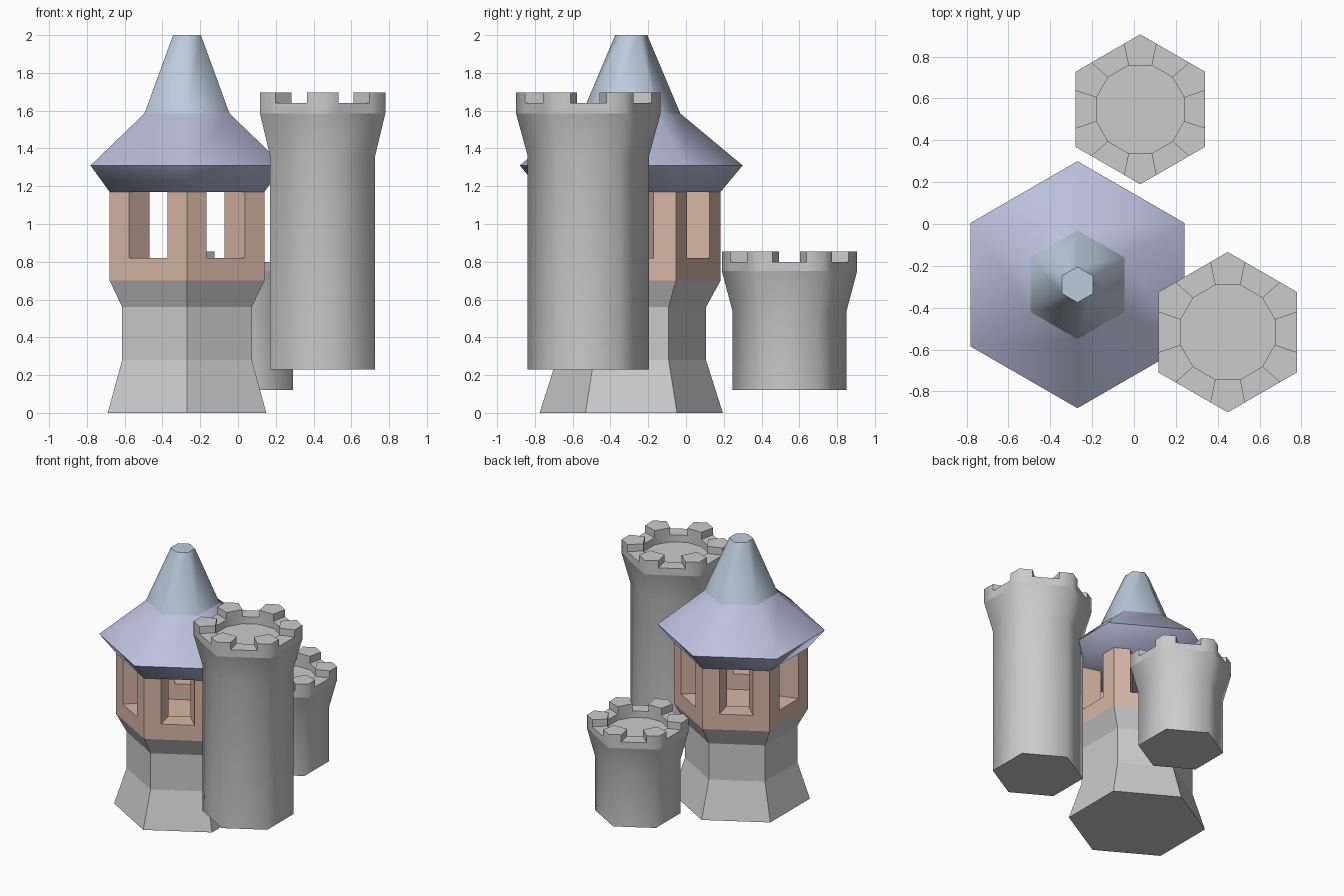
import bpy, bmesh
from math import radians, sin, cos
from mathutils import Vector

if "Cube" in bpy.data.objects:
    bpy.data.objects.remove(bpy.data.objects["Cube"])


def material(name, rgb):
    m = bpy.data.materials.new(name)
    m.diffuse_color = (*rgb, 1)
    m.use_nodes = True
    m.node_tree.nodes["Principled BSDF"].inputs["Base Color"].default_value = m.diffuse_color
    return m


def polar(r, deg):
    return Vector((r * cos(radians(deg)), r * sin(radians(deg))))


def outline(r):
    """Hexagon with each side split at a quarter and three quarters: 18 points."""
    pts = []
    for k in range(6):
        a, b = polar(r, 30 + 60 * k), polar(r, 90 + 60 * k)
        pts += [a, a.lerp(b, 0.25), a.lerp(b, 0.75)]
    return pts


def round_outline(r):
    """Twelve-sided hole, with a point added facing each hexagon corner."""
    pts = []
    for k in range(6):
        c = 30 + 60 * k
        pts += [polar(r * cos(radians(15)), c), polar(r, c + 15), polar(r, c + 45)]
    return pts


def loft(bm, profile, bottom=False, top=False):
    """Stack of hexagons given as (radius, z)."""
    rings = [[bm.verts.new((*polar(r, 30 + 60 * k), z)) for k in range(6)]
             for r, z in profile]
    for lo, hi in zip(rings, rings[1:]):
        for k in range(6):
            n = (k + 1) % 6
            bm.faces.new((lo[k], lo[n], hi[n], hi[k]))
    if bottom:
        bm.faces.new(rings[0][::-1])
    if top:
        bm.faces.new(rings[-1])


def notched_wall(bm, outer, inner, z0, z1, z2, tops=True):
    """Thick wall z0..z1 with corner posts rising to z2, plus a floor at z0."""
    o, i = [[[bm.verts.new((*p, z)) for p in pts] for z in (z0, z1, z2)]
            for pts in (outer, inner)]
    for k in range(18):
        n = (k + 1) % 18
        post = k % 3 != 1
        for lev in range(2 if post else 1):
            for s in (o, i):
                bm.faces.new((s[lev][k], s[lev][n], s[lev + 1][n], s[lev + 1][k]))
        if not post:
            # sill and the two cheeks of the opening
            bm.faces.new((o[1][k], o[1][n], i[1][n], i[1][k]))
            for e in (k, n):
                bm.faces.new((o[1][e], i[1][e], i[2][e], o[2][e]))
        elif tops:
            bm.faces.new((o[2][k], o[2][n], i[2][n], i[2][k]))
    bm.faces.new(i[0])


def finish(name, bm, loc, mat=None, smooth=None):
    bmesh.ops.remove_doubles(bm, verts=bm.verts, dist=1e-4)
    loose = [v for v in bm.verts if not v.link_faces]
    bmesh.ops.delete(bm, geom=loose, context='VERTS')
    bmesh.ops.recalc_face_normals(bm, faces=bm.faces)
    me = bpy.data.meshes.new(name)
    bm.to_mesh(me)
    bm.free()
    if smooth:
        me.shade_smooth()
        me.set_sharp_from_angle(angle=radians(smooth))
    if mat:
        me.materials.append(mat)
    ob = bpy.data.objects.new(name, me)
    ob.location = (*loc, 0)
    bpy.context.collection.objects.link(ob)


brown = material("timber", (0.68, 0.47, 0.38))
purple = material("roof_purple", (0.50, 0.53, 0.73))
blue = material("roof_blue", (0.50, 0.60, 0.72))
main = (-0.27, -0.29)

# Main tower stone base
bm = bmesh.new()
loft(bm, [(0.485, 0), (0.396, 0.28), (0.396, 0.56), (0.473, 0.70)], bottom=True)
finish("main_tower_base", bm, main)

# Open gallery with six windows
bm = bmesh.new()
notched_wall(bm, outline(0.473), outline(0.473 * 0.65), 0.70, 0.82, 1.17, tops=False)
finish("gallery", bm, main, brown)

# Two-part roof
bm = bmesh.new()
loft(bm, [(0.473, 1.17), (0.59, 1.31), (0.26, 1.585)], bottom=True)
finish("roof_skirt", bm, main, purple, 65)
bm = bmesh.new()
loft(bm, [(0.26, 1.585), (0.085, 2.0)], top=True)
finish("roof_spire", bm, main, blue, 65)

# Battlemented side towers: centre, shaft radius, crown radius, hole radius, heights
for name, loc, r, rc, rh, z in (
    ("tall_side_tower", (0.448, -0.517), 0.321, 0.383, 0.233,
     (0.23, 1.36, 1.585, 1.64, 1.695)),
    ("short_side_tower", (0.03, 0.548), 0.302, 0.358, 0.217,
     (0.12, 0.54, 0.75, 0.80, 0.855)),
):
    bm = bmesh.new()
    loft(bm, [(r, z[0]), (r, z[1]), (rc, z[2])], bottom=True)
    notched_wall(bm, outline(rc), round_outline(rh), z[2], z[3], z[4])
    finish(name, bm, loc, smooth=65)
